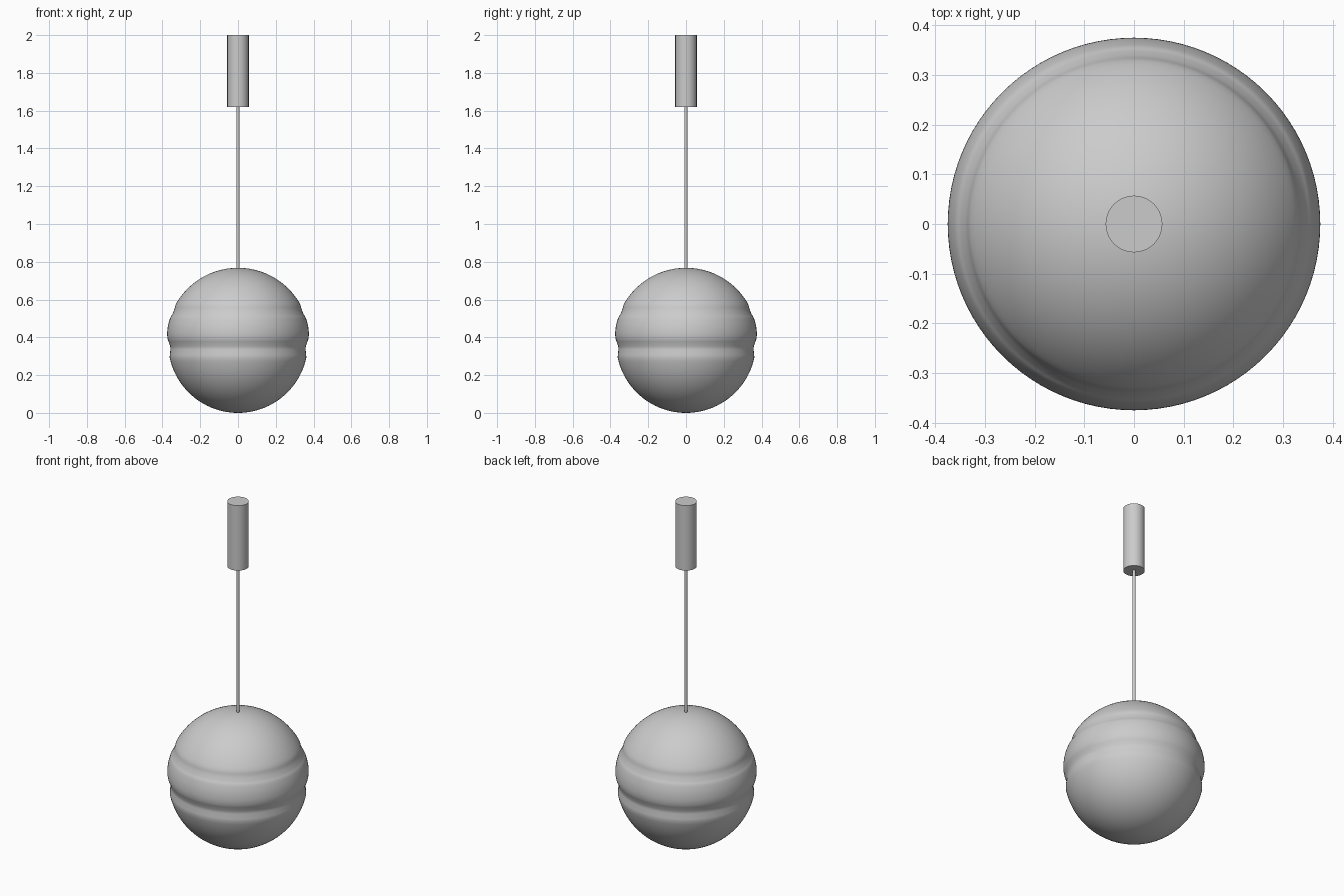
import bpy, bmesh, math
from mathutils import Vector

if "Cube" in bpy.data.objects:
    bpy.data.objects.remove(bpy.data.objects["Cube"])


def lathe(name, profile, segments):
    """Revolve (radius, z) points about the z axis, welding points on the axis."""
    bm = bmesh.new()
    verts = [bm.verts.new((r, 0, z)) for r, z in profile]
    edges = [bm.edges.new(pair) for pair in zip(verts, verts[1:])]
    bmesh.ops.spin(bm, geom=verts + edges, cent=(0, 0, 0), axis=(0, 0, 1),
                   angle=2 * math.pi, steps=segments, use_duplicate=False)
    bmesh.ops.remove_doubles(bm, verts=bm.verts, dist=1e-5)
    bmesh.ops.recalc_face_normals(bm, faces=bm.faces)
    mesh = bpy.data.meshes.new(name)
    bm.to_mesh(mesh)
    bm.free()
    obj = bpy.data.objects.new(name, mesh)
    bpy.context.collection.objects.link(obj)
    bpy.ops.object.select_all(action='DESELECT')
    obj.select_set(True)
    bpy.context.view_layer.objects.active = obj
    bpy.ops.object.shade_smooth_by_angle(angle=math.radians(40))
    return obj


def arc(radius, centre_z, start, end, steps):
    """Sphere profile between two latitudes in degrees."""
    angles = [math.radians(start + (end - start) * i / steps) for i in range(steps + 1)]
    return [(radius * math.cos(a) if abs(math.cos(a)) > 1e-6 else 0.0,
             centre_z + radius * math.sin(a)) for a in angles]


def smooth_path(points, steps=4):
    """Catmull-Rom curve through the inner points."""
    p = [Vector(q) for q in points]
    out = []
    for a, b, c, d in zip(p, p[1:], p[2:], p[3:]):
        for i in range(steps):
            t = i / steps
            q = 0.5 * (2 * b + (c - a) * t + (2 * a - 5 * b + 4 * c - d) * t * t
                       + (3 * b - a - 3 * c + d) * t ** 3)
            out.append((q.x, q.y))
    return out


# Glass globe: round base, waisted middle band, domed cap
lower = arc(0.37, 0.37, -90, -12, 24)
upper = arc(0.378, 0.39, 32, 90, 20)
band = [(0.361, 0.305), (0.359, 0.325), (0.358, 0.345), (0.364, 0.367),
        (0.372, 0.39), (0.375, 0.42), (0.371, 0.46), (0.36, 0.50),
        (0.349, 0.52), (0.338, 0.545), (0.331, 0.57)]
middle = smooth_path([lower[-1]] + band + upper[:2])
lathe("globe_shade", lower + middle + upper, 96)

# Thin suspension rod
lathe("suspension_rod", [(0, 0.74), (0.009, 0.74), (0.009, 1.63), (0, 1.63)], 24)

# Ceiling canopy cylinder
lathe("ceiling_canopy", [(0, 1.62), (0.057, 1.62), (0.057, 2.0), (0, 2.0)], 64)
